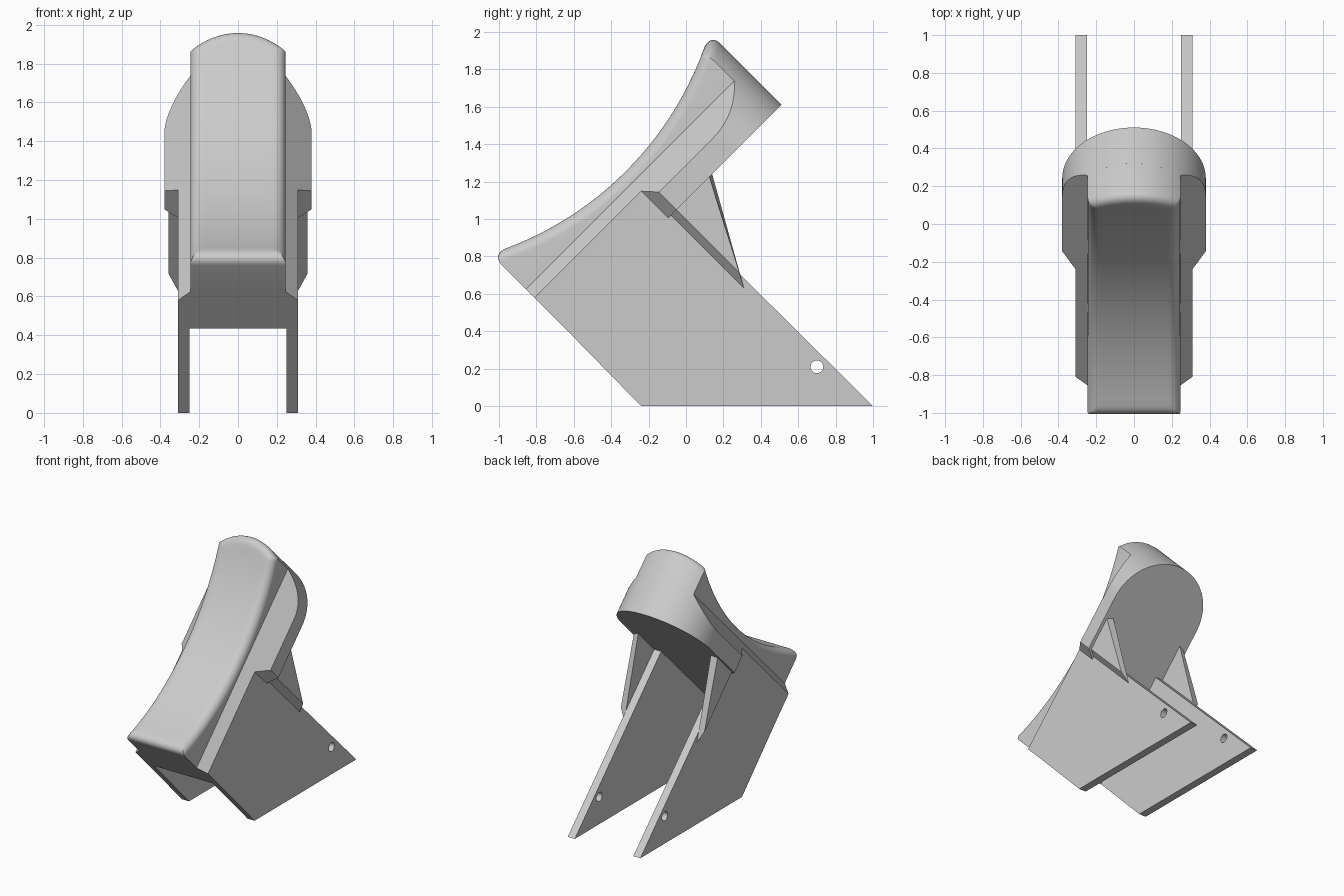
import bpy, bmesh, math
from mathutils import Matrix, Vector

cube = bpy.data.objects.get("Cube")
if cube:
    bpy.data.objects.remove(cube)

grey = bpy.data.materials.new("plain grey")
grey.use_nodes = True
grey.diffuse_color = (0.6, 0.6, 0.6, 1)
grey.node_tree.nodes["Principled BSDF"].inputs["Base Color"].default_value = (0.6, 0.6, 0.6, 1)

# Tilted frame: x across, u up the slope, v out of the slope
TILT = Matrix.Rotation(math.radians(45), 4, 'X')
S = math.sqrt(2)
FRONT = -0.23 / S       # front end of the slope
BOTTOM = 1.1 / S        # underside of the body
RIM = 1.48 / S          # where the pad meets the body
CENTRE = 1.12           # centre of the rounded end
RADIUS = 0.38
HALF = 0.245            # half width of the pad


def finish(name, bm, tilt=True, smooth=False):
    bmesh.ops.recalc_face_normals(bm, faces=bm.faces)
    if tilt:
        bm.transform(TILT)
    mesh = bpy.data.meshes.new(name)
    bm.to_mesh(mesh)
    bm.free()
    mesh.materials.append(grey)
    obj = bpy.data.objects.new(name, mesh)
    bpy.context.collection.objects.link(obj)
    bpy.ops.object.select_all(action='DESELECT')
    obj.select_set(True)
    bpy.context.view_layer.objects.active = obj
    if smooth:
        bpy.ops.object.shade_smooth_by_angle(angle=math.radians(30))
    return obj


def loft(lower, upper):
    """Solid between two matching loops of points."""
    bm = bmesh.new()
    a = [bm.verts.new(p) for p in lower]
    b = [bm.verts.new(p) for p in upper]
    bm.faces.new(a)
    bm.faces.new(b)
    for i in range(len(a)):
        j = (i + 1) % len(a)
        bm.faces.new((a[i], a[j], b[j], b[i]))
    return bm


# Body: stepped outline with a round end and sloped upper sides
half = [(0.31, FRONT), (0.31, 0.91 / S), (RADIUS, 1.0 / S)]
arc = [(RADIUS * math.cos(t), CENTRE + RADIUS * math.sin(t))
       for t in (math.pi * i / 64 for i in range(65))]
outline = half + arc + [(-x, u) for x, u in reversed(half)]
bm = loft([(x, u, BOTTOM) for x, u in outline], [(x, u, RIM) for x, u in outline])
for side in (1, -1):
    cut = bmesh.ops.bisect_plane(
        bm, geom=bm.verts[:] + bm.edges[:] + bm.faces[:], dist=1e-5,
        plane_co=(side * HALF, 0, RIM - 0.0001), plane_no=(side, 0, 1), clear_outer=True)
    edges = [e for e in cut["geom_cut"] if isinstance(e, bmesh.types.BMEdge)]
    bmesh.ops.holes_fill(bm, edges=edges, sides=0)
finish("body", bm, smooth=True)


# Pad: hollowed top with rolled edges
def roll(d, r):
    return r - math.sqrt(max(0, r * r - (r - d) ** 2)) if d < r else 0


def spread(length, r, middle):
    """Distances along a length, closely spaced in the rolled edges."""
    edge = [r * (1 - math.cos(math.pi / 2 * i / 8)) for i in range(9)]
    inner = [r + (length - 2 * r) * i / middle for i in range(1, middle)]
    return edge + inner + [length - d for d in reversed(edge)]


SIDE_R, END_R, SAG_R = 0.06, 0.08, 1.79
bm = bmesh.new()
grid = []
for dx in spread(2 * HALF, SIDE_R, 14):
    x = dx - HALF
    length = CENTRE + math.sqrt(RADIUS ** 2 - x * x) - FRONT
    row = []
    for du in spread(length, END_R, 40):
        u = FRONT + du
        v = 1.115 + SAG_R - math.sqrt(SAG_R ** 2 - (u - 0.66) ** 2)
        v -= max(roll(min(dx, 2 * HALF - dx), SIDE_R), roll(min(du, length - du), END_R))
        row.append(bm.verts.new((x, u, v)))
    grid.append(row)
for a, b in zip(grid, grid[1:]):
    for j in range(len(a) - 1):
        bm.faces.new((a[j], b[j], b[j + 1], a[j + 1]))
rim = [e for e in bm.edges if e.is_boundary]
skirt = bmesh.ops.extrude_edge_only(bm, edges=rim)["geom"]
for vert in skirt:
    if isinstance(vert, bmesh.types.BMVert):
        vert.co.z = RIM - 0.005
bmesh.ops.holes_fill(bm, edges=[e for e in bm.edges if e.is_boundary], sides=0)
finish("pad", bm, smooth=True)

# Side plates, each with a pin hole, and gussets under the round end
plate = [(-0.24, 0), (1.0, 0), (-0.055, 1.045), (-0.665, 0.435)]
gusset_in = [(0.94, 1.1), (0.94, 0.32), (1.38, 1.1)]
gusset_out = [(1.0, 1.1), (1.0, 0.43), (1.35, 1.1)]
for side, word in ((1, "left"), (-1, "right")):
    bm = loft([(side * 0.25, y, z) for y, z in plate],
              [(side * 0.31, y, z) for y, z in plate])
    panel = finish(word + "_plate", bm, tilt=False)

    bm = bmesh.new()
    place = Matrix.Translation((side * 0.28, 0.7, 0.21)) @ Matrix.Rotation(math.pi / 2, 4, 'Y')
    bmesh.ops.create_cone(bm, cap_ends=True, segments=32, radius1=0.034, radius2=0.034,
                          depth=0.2, matrix=place)
    cutter = finish("hole_cutter", bm, tilt=False)
    cutter.hide_render = True
    bpy.context.view_layer.objects.active = panel
    mod = panel.modifiers.new("pin hole", 'BOOLEAN')
    mod.operation = 'DIFFERENCE'
    mod.solver = 'EXACT'
    mod.object = cutter
    bpy.ops.object.modifier_apply(modifier=mod.name)
    bpy.data.objects.remove(cutter)

    bm = loft([(side * 0.31, s / S, d / S) for s, d in gusset_in],
              [(side * 0.357, s / S, d / S) for s, d in gusset_out])
    finish(word + "_gusset", bm)
